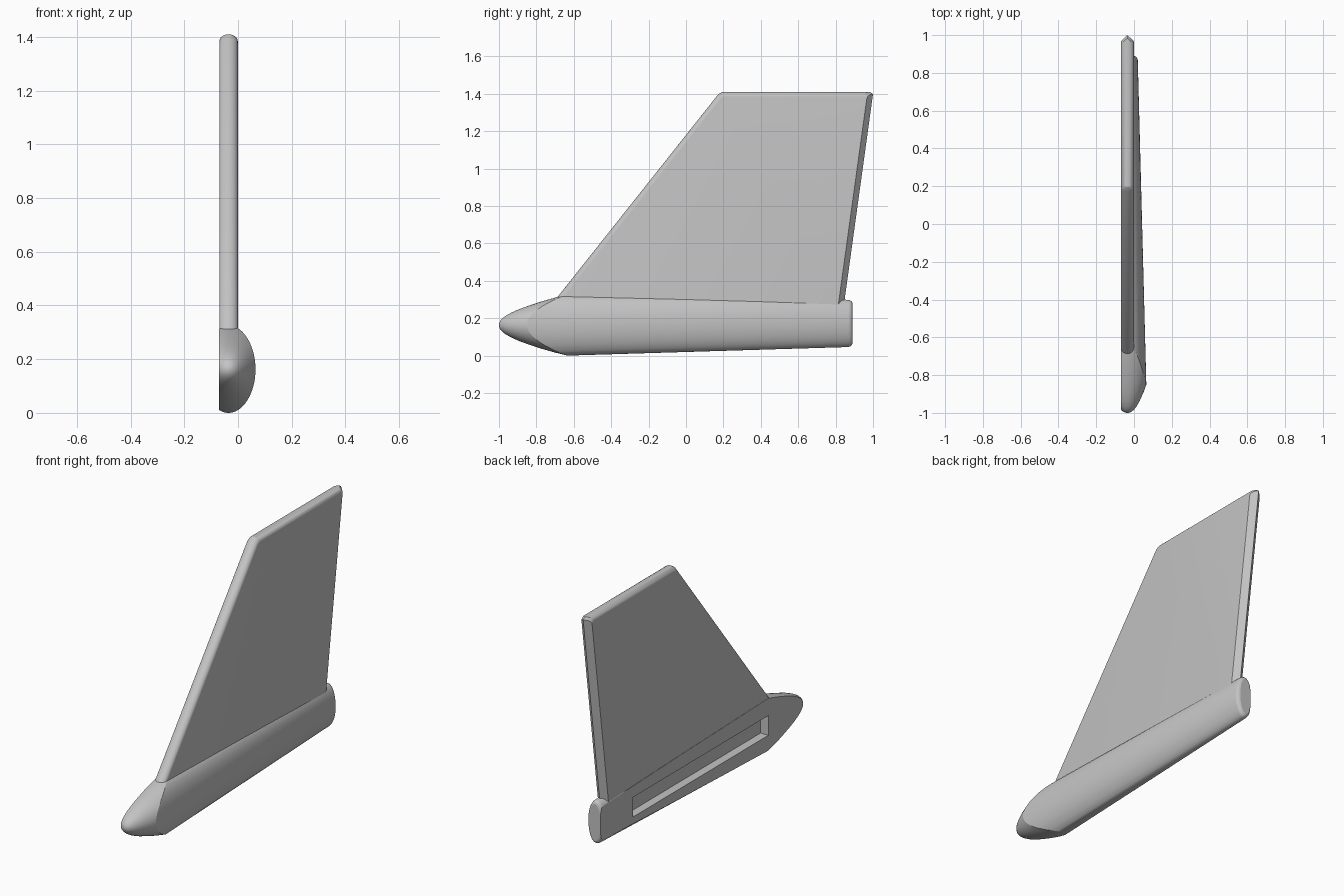
import bpy, bmesh, math

if "Cube" in bpy.data.objects:
    bpy.data.objects.remove(bpy.data.objects["Cube"], do_unlink=True)

grey = bpy.data.materials.new("plain grey")
grey.use_nodes = True
grey.diffuse_color = (0.55, 0.55, 0.55, 1)
grey.node_tree.nodes["Principled BSDF"].inputs["Base Color"].default_value = (0.55, 0.55, 0.55, 1)

MID = -0.035    # middle plane of the fin and nose
FLAT = -0.07    # flat mounting side of the pod
SIDES = 64


def loft(name, rings):
    """Skin a closed solid through rings of equal point count."""
    bm = bmesh.new()
    loops = [[bm.verts.new(p) for p in ring] for ring in rings]
    count = len(loops[0])
    for a, b in zip(loops, loops[1:]):
        for i in range(count):
            j = (i + 1) % count
            bm.faces.new((a[i], a[j], b[j], b[i]))
    bm.faces.new(loops[0])
    bm.faces.new(loops[-1])
    bmesh.ops.recalc_face_normals(bm, faces=bm.faces)
    mesh = bpy.data.meshes.new(name)
    bm.to_mesh(mesh)
    bm.free()
    mesh.materials.append(grey)
    obj = bpy.data.objects.new(name, mesh)
    bpy.context.collection.objects.link(obj)
    return obj


def ellipse(y, a, b, z):
    turns = [math.tau * i / SIDES for i in range(SIDES)]
    return [(MID + a * math.cos(t), y, z + b * math.sin(t)) for t in turns]


def box(name, low, high):
    (x0, y0, z0), (x1, y1, z1) = low, high
    return loft(name, [[(x0, y, z0), (x1, y, z0), (x1, y, z1), (x0, y, z1)] for y in (y0, y1)])


def carve(obj, cutter, operation):
    mod = obj.modifiers.new("carve", "BOOLEAN")
    mod.operation, mod.solver, mod.object = operation, "EXACT", cutter
    activate(obj)
    bpy.ops.object.modifier_apply(modifier=mod.name)
    bpy.data.objects.remove(cutter, do_unlink=True)


def activate(obj):
    bpy.ops.object.select_all(action="DESELECT")
    obj.select_set(True)
    bpy.context.view_layer.objects.active = obj


def smooth(obj, degrees):
    activate(obj)
    bpy.ops.object.shade_smooth_by_angle(angle=math.radians(degrees))


# Pod: tapering elliptical body with a rounded tail
def pod_ring(y, inset):
    a = 0.10 - 0.0263 * (y + 0.84)
    b = 0.163 - 0.0245 * (y + 0.63)
    return ellipse(y, a - inset, b - inset, 0.163 + 0.006 * (y + 0.63))


pod = loft("pod", [pod_ring(y, inset) for y, inset in
                   [(-1.1, 0), (0.868, 0), (0.878, 0.003), (0.886, 0.009), (0.89, 0.018)]])

# Round pointed nose, shaped by a turned profile
profile = [(-1, 0.006), (-0.995, 0.02), (-0.985, 0.033), (-0.965, 0.049), (-0.935, 0.066),
           (-0.89, 0.086), (-0.84, 0.104), (-0.77, 0.127), (-0.7, 0.147), (-0.63, 0.164),
           (-0.55, 0.181), (-0.4, 0.3), (1.1, 0.3)]
nose = loft("nose_cutter", [ellipse(y, r, r, 0.163) for y, r in profile])
carve(pod, nose, "INTERSECT")

# Flat mounting side with a long slot
carve(pod, box("side_cutter", (-0.6, -1.3, -0.4), (FLAT, 1.3, 0.8)), "DIFFERENCE")
carve(pod, box("slot_cutter", (FLAT - 0.1, -0.66, 0.1), (FLAT + 0.05, 0.59, 0.215)), "DIFFERENCE")
smooth(pod, 20)


# Fin: stacked outlines, rounded leading and top edges, wedge trailing edge
def fin_outline(s):
    half = 0.0342
    round_in = 0.026 * (1 - math.sqrt(max(0, 1 - s * s)))
    wedge_in = 0.03 * abs(s)
    base, top = 0.24, 1.41 - round_in

    def lead(z):
        return -0.745 + 0.793 * (z - base) + 1.27 * round_in

    def trail(z):
        return 0.84 + 0.138 * (z - base) - wedge_in

    points = [(lead(base), base), (lead(top - 0.012), top - 0.012), (lead(top) + 0.012, top),
              (trail(top) - 0.018, top), (trail(top - 0.012), top - 0.012), (trail(base), base)]
    return [(MID + half * s, y, z) for y, z in points]


STEPS = 8
fin = loft("fin", [fin_outline(math.sin(math.pi * i / (2 * STEPS))) for i in range(-STEPS, STEPS + 1)])
smooth(fin, 25)
